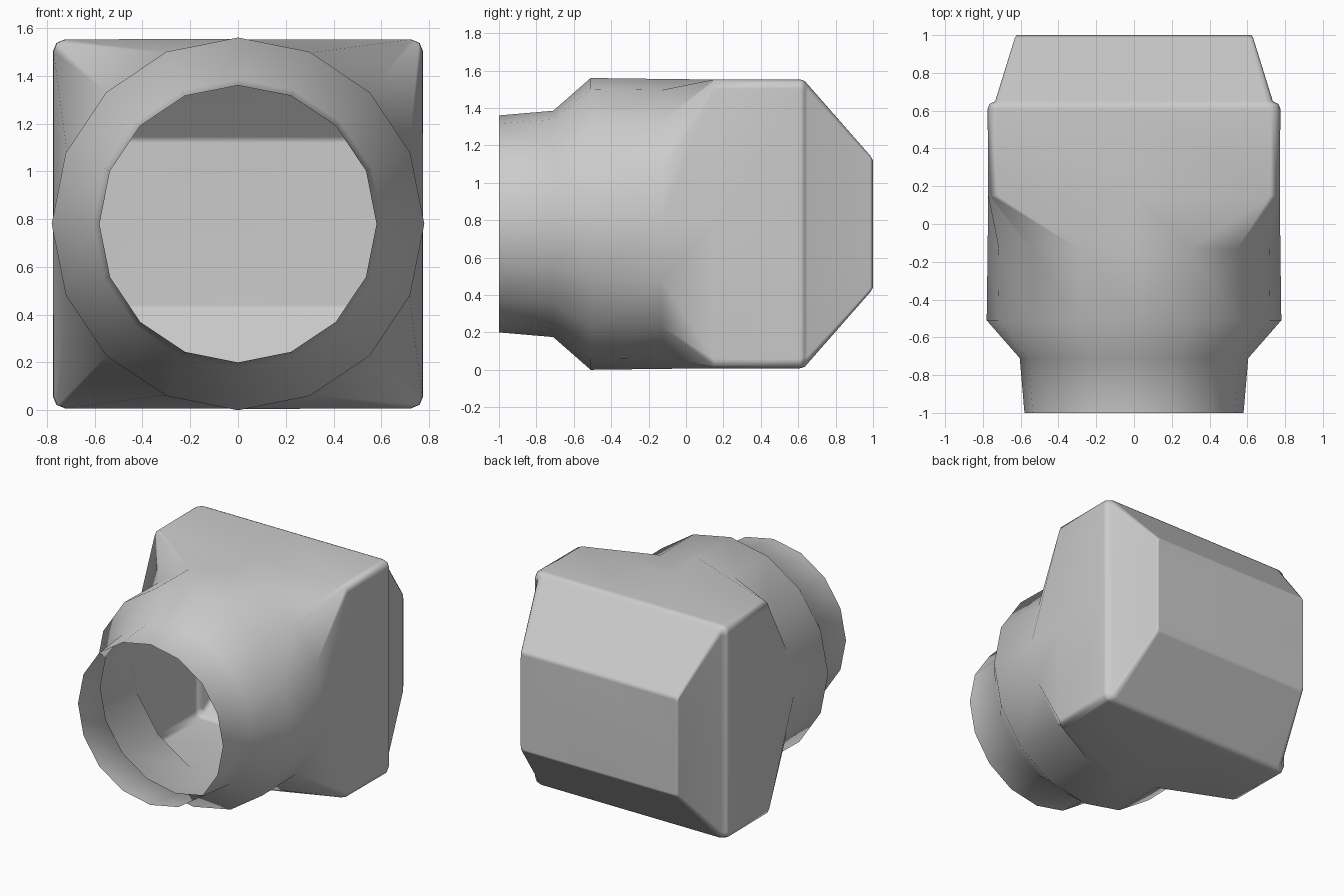
import bpy, bmesh, math

if "Cube" in bpy.data.objects:
    bpy.data.objects.remove(bpy.data.objects["Cube"])

SIDES = 16
ZC = 0.78


def round_ring(r):
    return [(r * math.cos(i * math.tau / SIDES), r * math.sin(i * math.tau / SIDES))
            for i in range(SIDES)]


def square_ring(hx, hz, b):
    # Rectangle with softened corners, matched point for point to the round ring
    pts = []
    for i in range(SIDES):
        q, k = divmod(i, 4)
        sx, sz = [(1, 1), (-1, 1), (-1, -1), (1, -1)][q]
        if k == 0:
            pts.append([(hx, 0), (0, hz), (-hx, 0), (0, -hz)][q])
        else:
            j = k if q % 2 == 0 else 4 - k
            dx, dz = {1: (0, b), 2: (0.29 * b, 0.29 * b), 3: (b, 0)}[j]
            pts.append((sx * (hx - dx), sz * (hz - dz)))
    return pts


# Sections from the open mouth back to the tapered rear
sections = [
    (-1.00, round_ring(0.58)),
    (-0.71, round_ring(0.605)),
    (-0.51, round_ring(0.78)),
    (-0.13, round_ring(0.775)),
    (0.15, square_ring(0.772, 0.772, 0.05)),
    (0.61, square_ring(0.775, 0.772, 0.05)),
    (0.635, square_ring(0.765, 0.764, 0.05)),
    (0.65, square_ring(0.735, 0.747, 0.04)),
    (0.985, square_ring(0.631, 0.365, 0.02)),
    (1.00, square_ring(0.622, 0.340, 0.02)),
]

bm = bmesh.new()
rings = [[bm.verts.new((x, y, z + ZC)) for x, z in pts] for y, pts in sections]
for a, b in zip(rings, rings[1:]):
    for i in range(SIDES):
        j = (i + 1) % SIDES
        bm.faces.new((a[i], a[j], b[j], b[i]))
bm.faces.new(rings[-1])
bmesh.ops.recalc_face_normals(bm, faces=bm.faces)
# Make sure the open shell faces outward
back = max(bm.faces, key=lambda f: f.calc_center_median().y)
if back.normal.y < 0:
    bmesh.ops.reverse_faces(bm, faces=bm.faces)
for f in bm.faces:
    f.smooth = True

# Round-to-square duct shell
mesh = bpy.data.meshes.new("duct_adapter")
bm.to_mesh(mesh)
bm.free()
duct = bpy.data.objects.new("duct_adapter", mesh)
bpy.context.collection.objects.link(duct)
duct.modifiers.new("weighted_normals", 'WEIGHTED_NORMAL')
